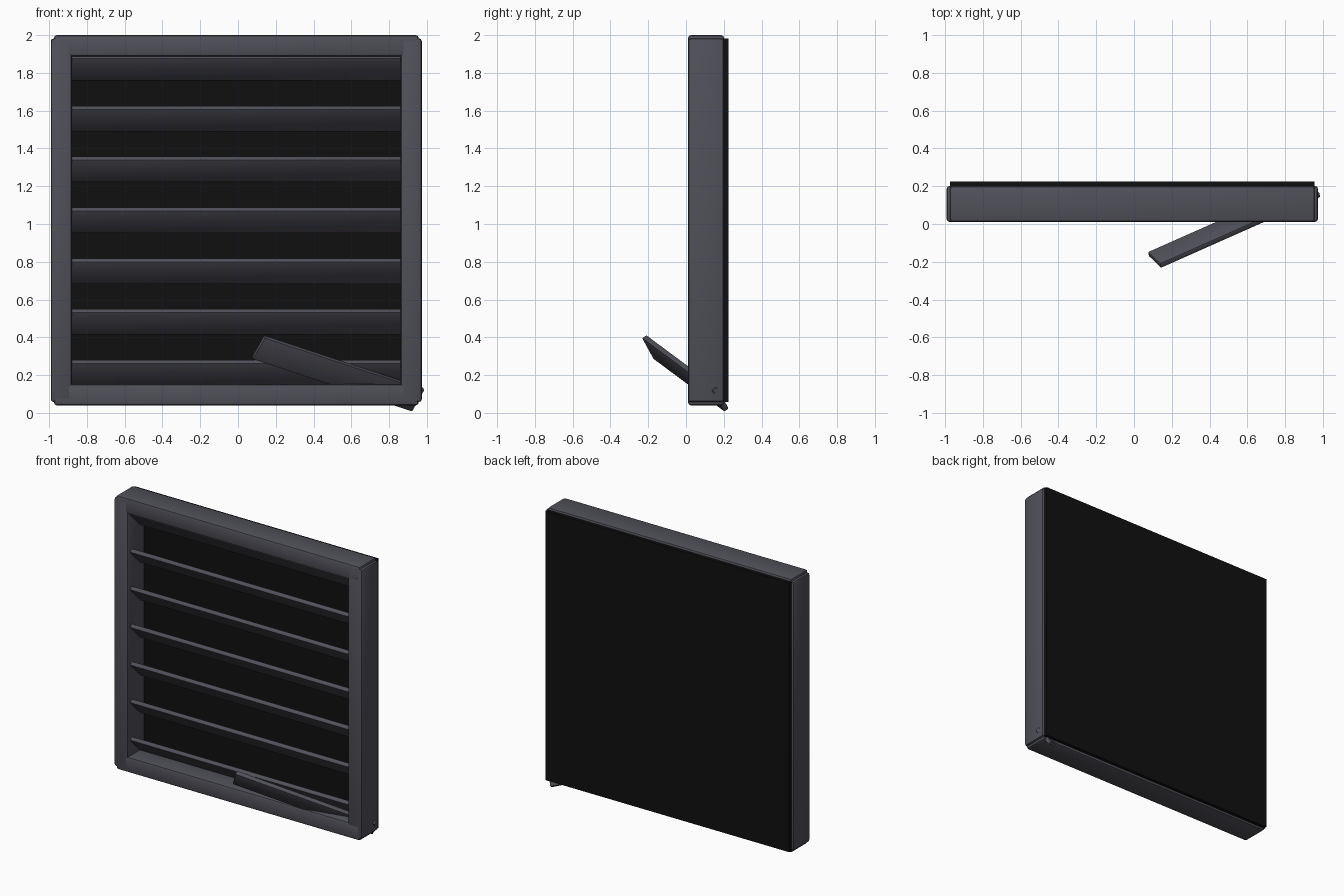
import bpy
from mathutils import Matrix, Vector

cube = bpy.data.objects.get("Cube")
if cube:
    bpy.data.objects.remove(cube, do_unlink=True)


def make_material(name, colour):
    mat = bpy.data.materials.new(name)
    mat.use_nodes = True
    mat.diffuse_color = (*colour, 1)
    mat.node_tree.nodes["Principled BSDF"].inputs["Base Color"].default_value = (*colour, 1)
    return mat


grey = make_material("dark grey metal", (0.08, 0.08, 0.1))
black = make_material("black backing", (0.005, 0.005, 0.005))


def add_box(name, centre, size, mat, bevel=0.0, rotation=None):
    """Box with optional rounded edges and orientation."""
    bpy.ops.mesh.primitive_cube_add(size=1)
    obj = bpy.context.object
    obj.name = name
    obj.data.transform(Matrix.Diagonal((*size, 1)))
    obj.data.materials.append(mat)
    if bevel:
        mod = obj.modifiers.new("rounded_edges", "BEVEL")
        mod.width = bevel
        mod.segments = 2
        bpy.ops.object.modifier_apply(modifier=mod.name)
        bpy.ops.object.shade_smooth_by_angle()
    turn = rotation.to_4x4() if rotation else Matrix.Identity(4)
    obj.matrix_world = Matrix.Translation(centre) @ turn
    return obj


mid_x, mid_y, mid_z = -0.009, 0.106, 1.02
rail, depth = 0.112, 0.19

# Outer frame: uprights and slightly shorter horizontal rails
for side, name in ((1, "left"), (-1, "right")):
    add_box(f"{name}_upright", (mid_x + side * (0.982 - rail / 2), mid_y, mid_z),
            (rail, depth, 1.925), grey, 0.015)
for side, name in ((1, "top"), (-1, "bottom")):
    add_box(f"{name}_rail", (mid_x, mid_y, mid_z + side * (0.98 - rail / 2)),
            (1.93, depth, rail), grey, 0.015)

# Solid panel closing the back
add_box("back_panel", (mid_x, 0.212, mid_z), (1.93, 0.026, 1.925), black)

# Seven louvre slats, top edge leaning forwards
tilt = Matrix.Rotation(0.785, 3, "X")
for i in range(7):
    add_box(f"slat_{i + 1}", (mid_x, mid_y, mid_z + (i - 3) * 0.269),
            (1.76, 0.03, 0.168), grey, 0.006, tilt)

# Loose broken slat stuck through the lower corner
along = Vector((0.845, 0.375, -0.278)).normalized()
across = Vector((0.461, -0.425, 0.78))
across = (across - along * across.dot(along)).normalized()
normal = across.cross(along)
pose = Matrix((along, normal, across)).transposed()
add_box("broken_slat", (0.53, -0.003, 0.209), (0.965, 0.03, 0.145), grey, 0.006, pose)
